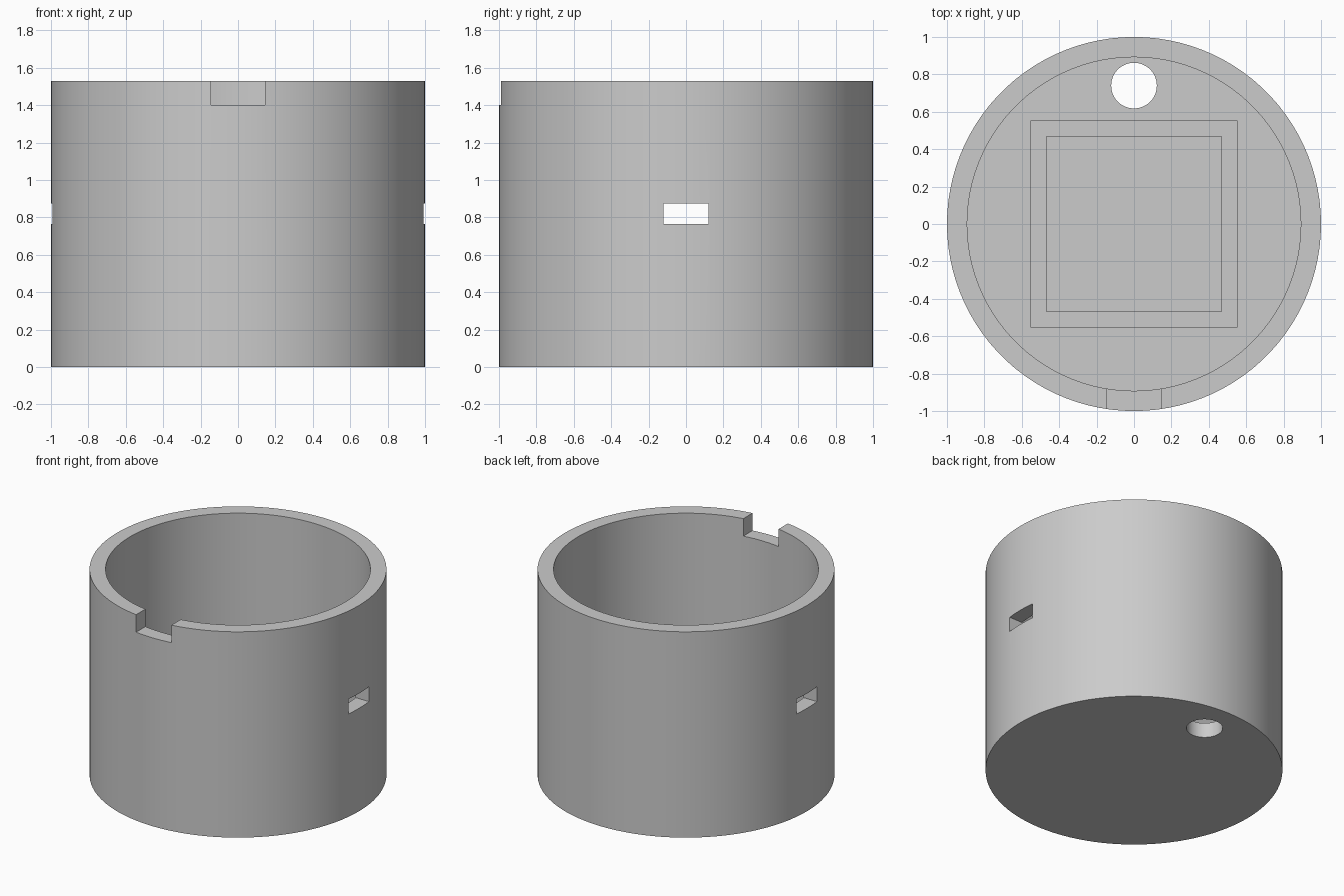
import bpy

if "Cube" in bpy.data.objects:
    bpy.data.objects.remove(bpy.data.objects["Cube"], do_unlink=True)

HEIGHT, FLOOR = 1.53, 0.11
SEGMENTS = 100

grey = bpy.data.materials.new("light grey")
grey.use_nodes = True
colour = (0.6, 0.6, 0.6, 1)
grey.diffuse_color = colour
grey.node_tree.nodes["Principled BSDF"].inputs["Base Color"].default_value = colour


def box(name, x, y, z):
    """Box from (min, max) ranges on each axis."""
    spans = (x, y, z)
    bpy.ops.mesh.primitive_cube_add(size=1, location=[sum(s) / 2 for s in spans])
    ob = bpy.context.object
    ob.name = name
    ob.scale = [s[1] - s[0] for s in spans]
    bpy.ops.object.transform_apply(location=True, rotation=False, scale=True)
    return ob


def cylinder(name, radius, z, y=0, sides=SEGMENTS):
    """Upright cylinder between two heights."""
    bpy.ops.mesh.primitive_cylinder_add(vertices=sides, radius=radius, depth=z[1] - z[0],
                                        location=(0, y, sum(z) / 2))
    ob = bpy.context.object
    ob.name = name
    bpy.ops.object.transform_apply(location=True, rotation=False, scale=False)
    return ob


def cut(target, cutter):
    """Subtract the cutter, then remove it."""
    cutter.hide_render = True
    mod = target.modifiers.new("cut", 'BOOLEAN')
    mod.operation, mod.solver, mod.object = 'DIFFERENCE', 'EXACT', cutter
    bpy.ops.object.select_all(action='DESELECT')
    bpy.context.view_layer.objects.active = target
    target.select_set(True)
    bpy.ops.object.modifier_apply(modifier=mod.name)
    bpy.data.objects.remove(cutter, do_unlink=True)


def finish(ob):
    ob.data.materials.clear()
    ob.data.materials.append(grey)
    bpy.ops.object.select_all(action='DESELECT')
    bpy.context.view_layer.objects.active = ob
    ob.select_set(True)
    bpy.ops.object.shade_smooth_by_angle(angle=0.5)


# Round cup: cavity, rim notch at the front, slots at both sides, hole in the floor
cup = cylinder("cup", 1, (0, HEIGHT))
cut(cup, cylinder("cavity_cutter", 0.892, (FLOOR, HEIGHT + 0.2)))
cut(cup, box("notch_cutter", (-0.145, 0.145), (-1.2, -0.6), (1.4, HEIGHT + 0.2)))
cut(cup, box("slot_cutter", (-1.2, 1.2), (-0.12, 0.12), (0.765, 0.875)))
cut(cup, cylinder("floor_hole_cutter", 0.122, (-0.2, FLOOR + 0.2), y=0.74, sides=48))
finish(cup)

# Square frame standing on the floor inside
outer, inner = 0.553, 0.468
frame = box("square_frame", (-outer, outer), (-outer, outer), (FLOOR - 0.01, 0.32))
cut(frame, box("frame_cutter", (-inner, inner), (-inner, inner), (FLOOR - 0.2, 0.6)))
finish(frame)
